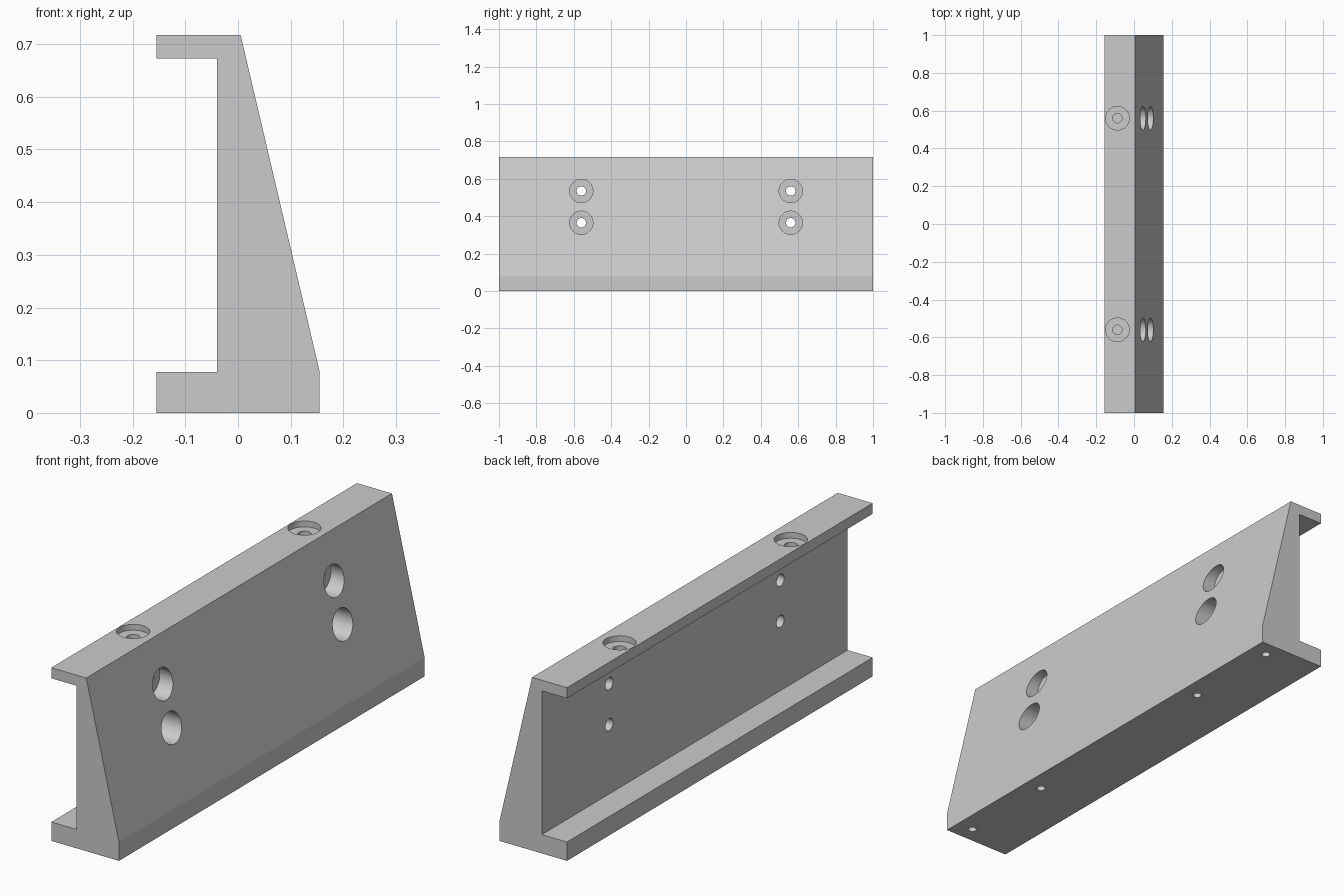
import bpy, bmesh
from math import pi, radians
from mathutils import Matrix, Vector

cube = bpy.data.objects.get("Cube")
if cube:
    bpy.data.objects.remove(cube, do_unlink=True)

grey = bpy.data.materials.new("plain grey")
grey.use_nodes = True
grey.diffuse_color = (0.6, 0.6, 0.6, 1)
for node in grey.node_tree.nodes:
    if node.type == 'BSDF_PRINCIPLED':
        node.inputs["Base Color"].default_value = (0.6, 0.6, 0.6, 1)


def make_object(name, bm):
    bmesh.ops.recalc_face_normals(bm, faces=bm.faces)
    mesh = bpy.data.meshes.new(name)
    bm.to_mesh(mesh)
    bm.free()
    mesh.materials.append(grey)
    obj = bpy.data.objects.new(name, mesh)
    bpy.context.collection.objects.link(obj)
    return obj


def add_rod(bm, start, axis, length, radius):
    """Closed cylinder from start, running along the axis 'X' or 'Z'."""
    turn = Matrix.Rotation(pi / 2, 4, 'Y') if axis == 'X' else Matrix()
    matrix = Matrix.Translation(start) @ turn @ Matrix.Translation((0, 0, length / 2))
    bmesh.ops.create_cone(bm, cap_ends=True, segments=48, radius1=radius,
                          radius2=radius, depth=length, matrix=matrix)


# Bracket body: C-shaped section with a sloping outer face
profile = [(-0.155, 0), (0.155, 0), (0.155, 0.078), (0.005, 0.717),
           (-0.155, 0.717), (-0.155, 0.673), (-0.04, 0.673),
           (-0.04, 0.078), (-0.155, 0.078)]
bm = bmesh.new()
face = bm.faces.new([bm.verts.new((x, -1, z)) for x, z in profile])
swept = bmesh.ops.extrude_face_region(bm, geom=[face])["geom"]
bmesh.ops.translate(bm, vec=Vector((0, 2, 0)),
                    verts=[v for v in swept if isinstance(v, bmesh.types.BMVert)])
bracket = make_object("bracket", bm)

# Wide counterbores and narrow drilled holes, mirrored front to back
bores, drills = bmesh.new(), bmesh.new()
for side in (-1, 1):
    y = side * 0.56
    add_rod(bores, (-0.088, y, 0.693), 'Z', 0.1, 0.0625)
    add_rod(drills, (-0.088, y, 0.62), 'Z', 0.2, 0.025)
    for z in (0.365, 0.535):
        add_rod(bores, (-0.01, y, z), 'X', 0.3, 0.0625)
        add_rod(drills, (-0.1, y, z), 'X', 0.4, 0.025)
    # Blind mounting holes in the underside
    for offset in (0.495, 0.93):
        add_rod(drills, (0.08, side * offset, -0.05), 'Z', 0.2, 0.017)

bpy.ops.object.select_all(action='DESELECT')
bpy.context.view_layer.objects.active = bracket
bracket.select_set(True)
for name, cutter_mesh in (("counterbore_cutter", bores), ("drill_cutter", drills)):
    cutter = make_object(name, cutter_mesh)
    cutter.hide_render = True
    cut = bracket.modifiers.new(name, 'BOOLEAN')
    cut.operation = 'DIFFERENCE'
    cut.solver = 'EXACT'
    cut.object = cutter
    bpy.ops.object.modifier_apply(modifier=cut.name)
    bpy.data.objects.remove(cutter, do_unlink=True)

bpy.ops.object.shade_smooth_by_angle(angle=radians(10))
